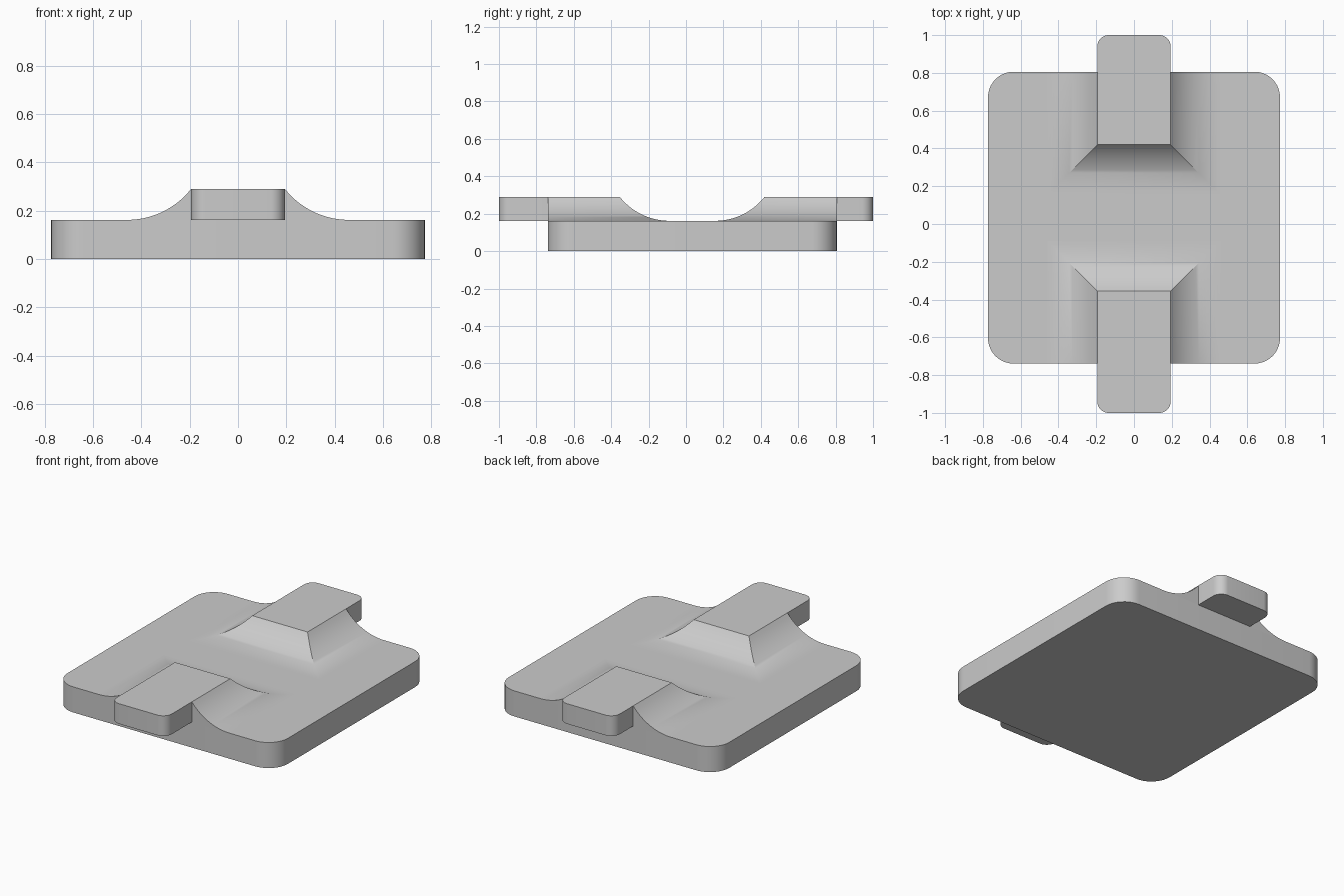
import bpy, bmesh
from math import sin, cos, pi, sqrt

cube = bpy.data.objects.get("Cube")
if cube:
    bpy.data.objects.remove(cube, do_unlink=True)

BASE, TOP = 0.162, 0.29         # plate top, tongue top
HALF_X, BACK, FRONT = 0.773, 0.806, -0.739
TONGUE = 0.194                  # tongue half width
FLARE, STEPS = 0.265, 16        # run of the concave flank

grey = bpy.data.materials.new("plain grey")
grey.use_nodes = True
grey.diffuse_color = (0.6, 0.6, 0.6, 1)
grey.node_tree.nodes["Principled BSDF"].inputs["Base Color"].default_value = (0.6, 0.6, 0.6, 1)


def arc(cx, cy, r, start, n=10):
    return [(cx + r * cos(start + pi / 2 * i / n), cy + r * sin(start + pi / 2 * i / n))
            for i in range(n + 1)]


def finish(name, bm):
    bmesh.ops.recalc_face_normals(bm, faces=bm.faces[:])
    mesh = bpy.data.meshes.new(name)
    bm.to_mesh(mesh)
    bm.free()
    mesh.materials.append(grey)
    obj = bpy.data.objects.new(name, mesh)
    bpy.context.collection.objects.link(obj)
    bpy.ops.object.select_all(action='DESELECT')
    obj.select_set(True)
    bpy.context.view_layer.objects.active = obj
    bpy.ops.object.shade_smooth_by_angle(angle=pi / 6)
    return obj


def base_plate():
    r = 0.135
    outline = (arc(HALF_X - r, BACK - r, r, 0) + arc(r - HALF_X, BACK - r, r, pi / 2)
               + arc(r - HALF_X, FRONT + r, r, pi) + arc(HALF_X - r, FRONT + r, r, -pi / 2))
    bm = bmesh.new()
    floor = bm.faces.new([bm.verts.new((x, y, 0)) for x, y in outline])
    lid = bmesh.ops.extrude_face_region(bm, geom=[floor], use_keep_orig=True)["geom"]
    bmesh.ops.translate(bm, vec=(0, 0, BASE),
                        verts=[v for v in lid if isinstance(v, bmesh.types.BMVert)])
    finish("base_plate", bm)


def flared_tongue(name, side, inner, edge, tip):
    """Overhanging tongue with mitred concave flanks; side is +1 at the back."""
    bm = bmesh.new()

    def vert(x, y, z):
        return bm.verts.new((x, side * y, z))

    # Concave flank: nested open rings falling along a circular arc
    h = TOP - BASE
    radius = (FLARE ** 2 + h ** 2) / (2 * h)
    rings = []
    for i in range(STEPS + 1):
        o = FLARE * i / STEPS
        z = BASE + radius - sqrt(radius ** 2 - (FLARE - o) ** 2)
        w = TONGUE + o
        rings.append([vert(-w, edge, z), vert(-w, inner - o, z),
                      vert(w, inner - o, z), vert(w, edge, z)])
    for a, b in zip(rings, rings[1:]):
        for k in range(3):
            bm.faces.new((a[k], a[k + 1], b[k + 1], b[k]))

    # Walls flush with the plate edge
    foot_l, foot_r = vert(-TONGUE, edge, BASE), vert(TONGUE, edge, BASE)
    bm.faces.new([r[0] for r in rings] + [foot_l])
    bm.faces.new([r[3] for r in rings] + [foot_r])
    bm.faces.new(rings[-1] + [foot_r, foot_l])

    # Overhang with rounded outer corners
    c = 0.06
    nose = arc(TONGUE - c, tip - c, c, 0) + arc(c - TONGUE, tip - c, c, pi / 2)
    upper = [rings[0][3]] + [vert(x, y, TOP) for x, y in nose] + [rings[0][0]]
    lower = [foot_r] + [vert(x, y, BASE) for x, y in nose] + [foot_l]
    for k in range(len(upper) - 1):
        bm.faces.new((upper[k], upper[k + 1], lower[k + 1], lower[k]))
    bm.faces.new(upper + rings[0][1:3])
    bm.faces.new(lower)
    finish(name, bm)


base_plate()
flared_tongue("front_tongue", -1, 0.354, -FRONT, 1.0)
flared_tongue("back_tongue", 1, 0.42, BACK, 1.0)
